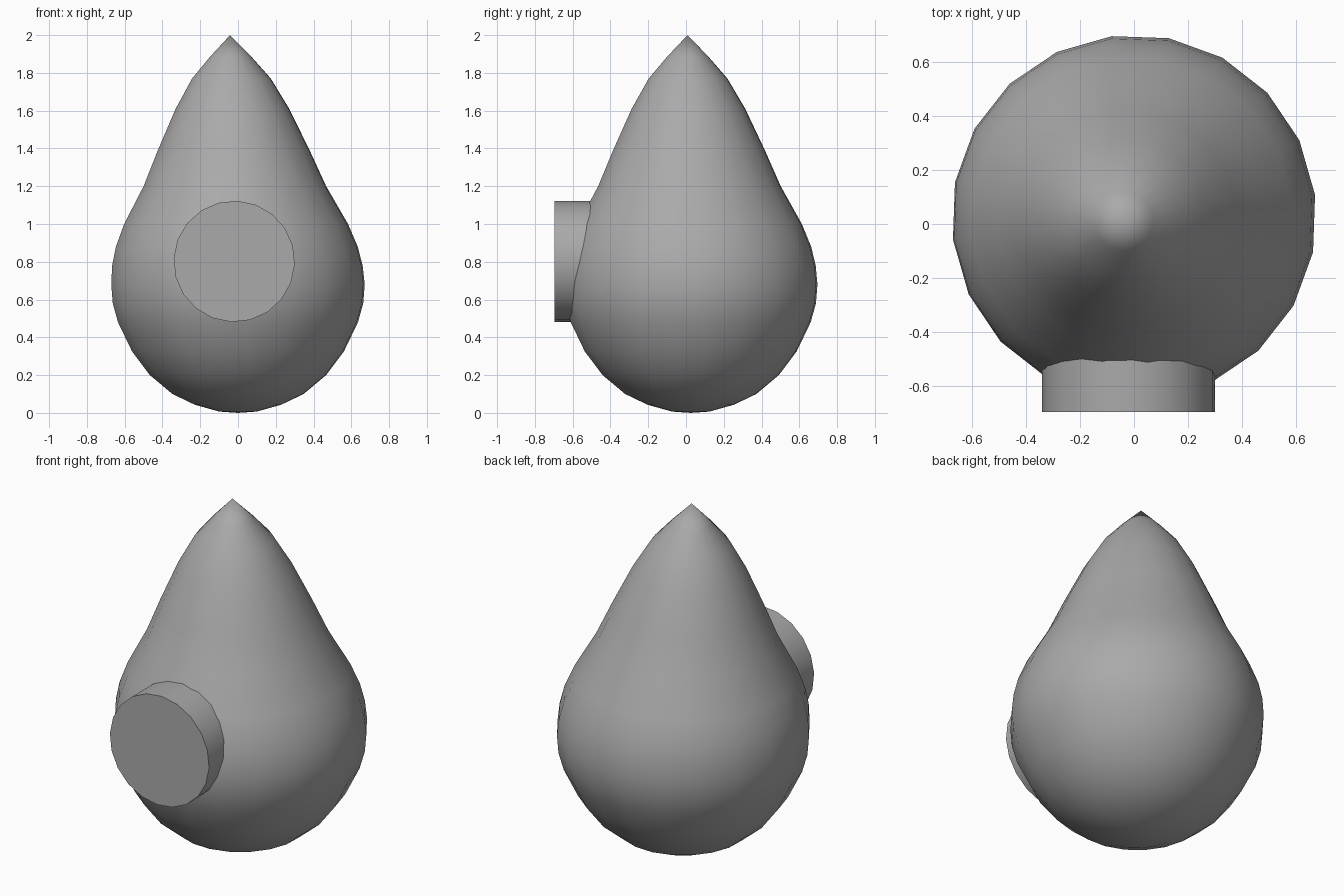
import bpy
import bmesh
from math import cos, sin, radians, tau
from mathutils import Vector

cube = bpy.data.objects.get("Cube")
if cube:
    bpy.data.objects.remove(cube, do_unlink=True)

SIDES = 20

grey = bpy.data.materials.new("plain_grey")
grey.use_nodes = True
grey.diffuse_color = (0.4, 0.4, 0.4, 1)
grey.node_tree.nodes["Principled BSDF"].inputs["Base Color"].default_value = (0.4, 0.4, 0.4, 1)


def finish(name, bm):
    bmesh.ops.recalc_face_normals(bm, faces=bm.faces)
    mesh = bpy.data.meshes.new(name)
    bm.to_mesh(mesh)
    bm.free()
    mesh.materials.append(grey)
    obj = bpy.data.objects.new(name, mesh)
    bpy.context.collection.objects.link(obj)
    bpy.ops.object.select_all(action="DESELECT")
    obj.select_set(True)
    bpy.context.view_layer.objects.active = obj
    bpy.ops.object.shade_smooth_by_angle(angle=radians(40))
    return obj


def bridge(bm, a, b):
    for i in range(SIDES):
        j = (i + 1) % SIDES
        bm.faces.new((a[i], a[j], b[j], b[i]))


# Teardrop body: round below, drawn up to a slightly leaning tip
profile = [(0.10, 0.007), (0.23, 0.043), (0.35, 0.10), (0.47, 0.20), (0.565, 0.325),
           (0.64, 0.48), (0.668, 0.58), (0.676, 0.68), (0.668, 0.78), (0.645, 0.88),
           (0.597, 1.0), (0.487, 1.2), (0.405, 1.39), (0.303, 1.61), (0.21, 1.77),
           (0.11, 1.886)]


def axis(z):
    lean = max(0, (z - 0.68) / 1.32)
    return Vector((-0.042 * lean, 0.025 - 0.017 * lean, z))


bm = bmesh.new()
rings = []
for r, z in profile:
    turn = [radians(7) + tau * i / SIDES for i in range(SIDES)]
    rings.append([bm.verts.new(axis(z) + Vector((r * cos(a), r * sin(a), 0))) for a in turn])
for low, high in zip(rings, rings[1:]):
    bridge(bm, low, high)
for ring, z in ((rings[0], 0), (rings[-1], 2)):
    pole = bm.verts.new(axis(z))
    for i in range(SIDES):
        bm.faces.new((ring[i], ring[(i + 1) % SIDES], pole))
finish("teardrop_body", bm)

# Short round stub on the front, its back end buried in the body
bm = bmesh.new()
ends = []
for y in (-0.697, -0.35):
    turn = [radians(-3) + tau * i / SIDES for i in range(SIDES)]
    ends.append([bm.verts.new((-0.02 + 0.321 * cos(a), y, 0.802 + 0.321 * sin(a))) for a in turn])
bridge(bm, *ends)
for ring in ends:
    bm.faces.new(ring)
finish("front_stub", bm)
